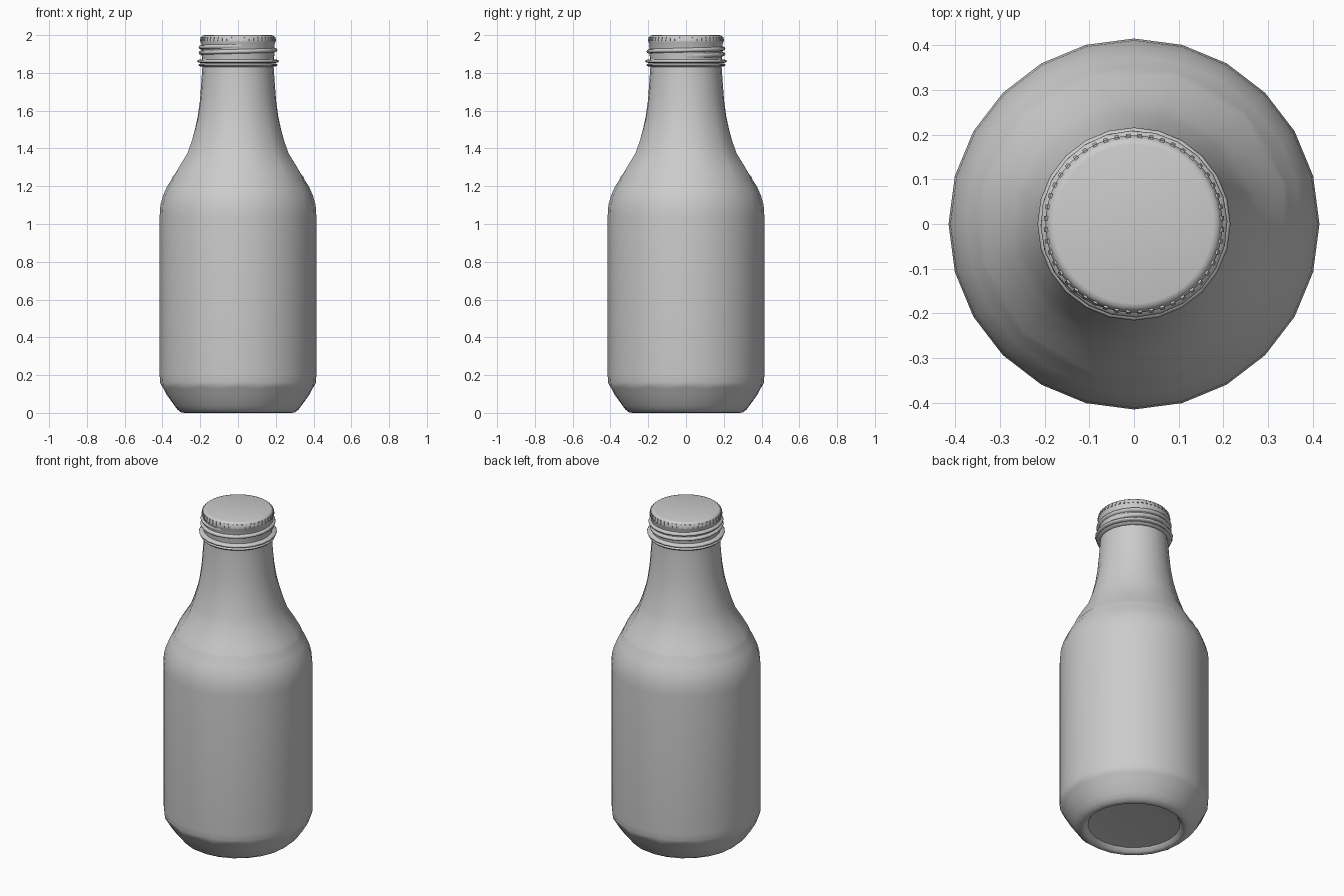
import bpy, bmesh
from math import sin, cos, pi, radians
from mathutils import Matrix

if "Cube" in bpy.data.objects:
    bpy.data.objects.remove(bpy.data.objects["Cube"])

SIDES = 24


def finish(bm, name, angle=40):
    bmesh.ops.recalc_face_normals(bm, faces=bm.faces)
    me = bpy.data.meshes.new(name)
    bm.to_mesh(me)
    bm.free()
    for p in me.polygons:
        p.use_smooth = True
    me.set_sharp_from_angle(angle=radians(angle))
    ob = bpy.data.objects.new(name, me)
    bpy.context.collection.objects.link(ob)
    return ob


def bridge(bm, a, b, closed=True):
    n = len(a)
    for i in range(n if closed else n - 1):
        j = (i + 1) % n
        bm.faces.new((a[i], a[j], b[j], b[i]))


def lathe(name, profile, sides=SIDES, cap_start=True, cap_end=True, angle=40):
    """Rings of (radius, z, groove depth, groove rise); grooves sit on every second vertex."""
    bm = bmesh.new()
    rings = []
    for p in profile:
        r, z, depth, rise = (tuple(p) + (0, 0))[:4]
        ring = []
        for i in range(sides):
            a = 2 * pi * i / sides
            g = 1 if i % 2 == 0 else 0
            rr = r - depth * g
            ring.append(bm.verts.new((rr * cos(a), rr * sin(a), z + rise * g)))
        rings.append(ring)
    for a, b in zip(rings, rings[1:]):
        bridge(bm, a, b)
    if cap_start:
        bm.faces.new(rings[0][::-1])
    if cap_end:
        bm.faces.new(rings[-1])
    return finish(bm, name, angle)


# Bottle body: recessed base, scalloped foot, straight wall, fluted shoulder and neck
lathe("bottle_body", [
    (0.20, 0.030), (0.255, 0.025), (0.272, 0.004), (0.285, 0.0), (0.302, 0.003),
    (0.325, 0.018, 0.004), (0.345, 0.04, 0.008), (0.383, 0.095, 0.006),
    (0.400, 0.125, 0.003, 0.008), (0.409, 0.138, 0.003, 0.008), (0.412, 0.16), (0.415, 0.20),
    (0.415, 1.04), (0.411, 1.10), (0.397, 1.15), (0.375, 1.20), (0.359, 1.228, 0.006, 0.004),
    (0.354, 1.243, 0.008, 0.008), (0.345, 1.262, 0.012, 0.003), (0.318, 1.31, 0.013),
    (0.277, 1.375, 0.011), (0.253, 1.44, 0.009), (0.235, 1.50, 0.007),
    (0.217, 1.57, 0.004), (0.204, 1.65, 0.002), (0.195, 1.74), (0.189, 1.83),
    (0.189, 1.90)], cap_end=False)

# Tamper band: two thin rims with a gap
lathe("lower_neck_rim", [(0.187, 1.832), (0.205, 1.836), (0.209, 1.842), (0.205, 1.848), (0.187, 1.850)], angle=60)
lathe("upper_neck_rim", [(0.187, 1.852), (0.212, 1.855), (0.216, 1.862), (0.212, 1.869), (0.187, 1.872)], angle=60)

# Closed cap
lathe("cap", [(0.190, 1.865), (0.190, 1.88), (0.194, 1.90), (0.194, 1.955), (0.198, 1.962), (0.198, 1.976),
              (0.194, 1.989), (0.188, 1.997), (0.178, 2.0)], sides=48)


# Helical thread that fades out at both ends
def thread(name, turns, z0, z1, base, height, half):
    bm = bmesh.new()
    steps = int(turns * SIDES)
    prev = None
    for i in range(steps + 1):
        t = i / steps
        a = 2 * pi * turns * t
        fade = min(1, t * 8 + 0.05, (1 - t) * 8 + 0.05)
        z = z0 + (z1 - z0) * t
        row = []
        for dr, dz in ((0, -1), (0.8, -0.55), (1, 0), (0.8, 0.55), (0, 1)):
            r = base + dr * height * fade
            row.append(bm.verts.new((r * cos(a), r * sin(a), z + dz * half)))
        if prev:
            bridge(bm, prev, row)
        else:
            bm.faces.new(row)
        prev = row
    bm.faces.new(prev[::-1])
    finish(bm, name, 60)


thread("cap_thread", 1.8, 1.892, 1.944, 0.191, 0.018, 0.013)

# Knurled grip around the cap edge
bm = bmesh.new()
for k in range(48):
    m = (Matrix.Rotation(2 * pi * (k + 0.5) / 48, 4, 'Z') @ Matrix.Translation((0.194, 0, 1.978))
         @ Matrix.Rotation(radians(-12), 4, 'Y') @ Matrix.Diagonal((0.012, 0.010, 0.022, 1)))
    bmesh.ops.create_cube(bm, size=1, matrix=m)
finish(bm, "cap_knurls", 30)
